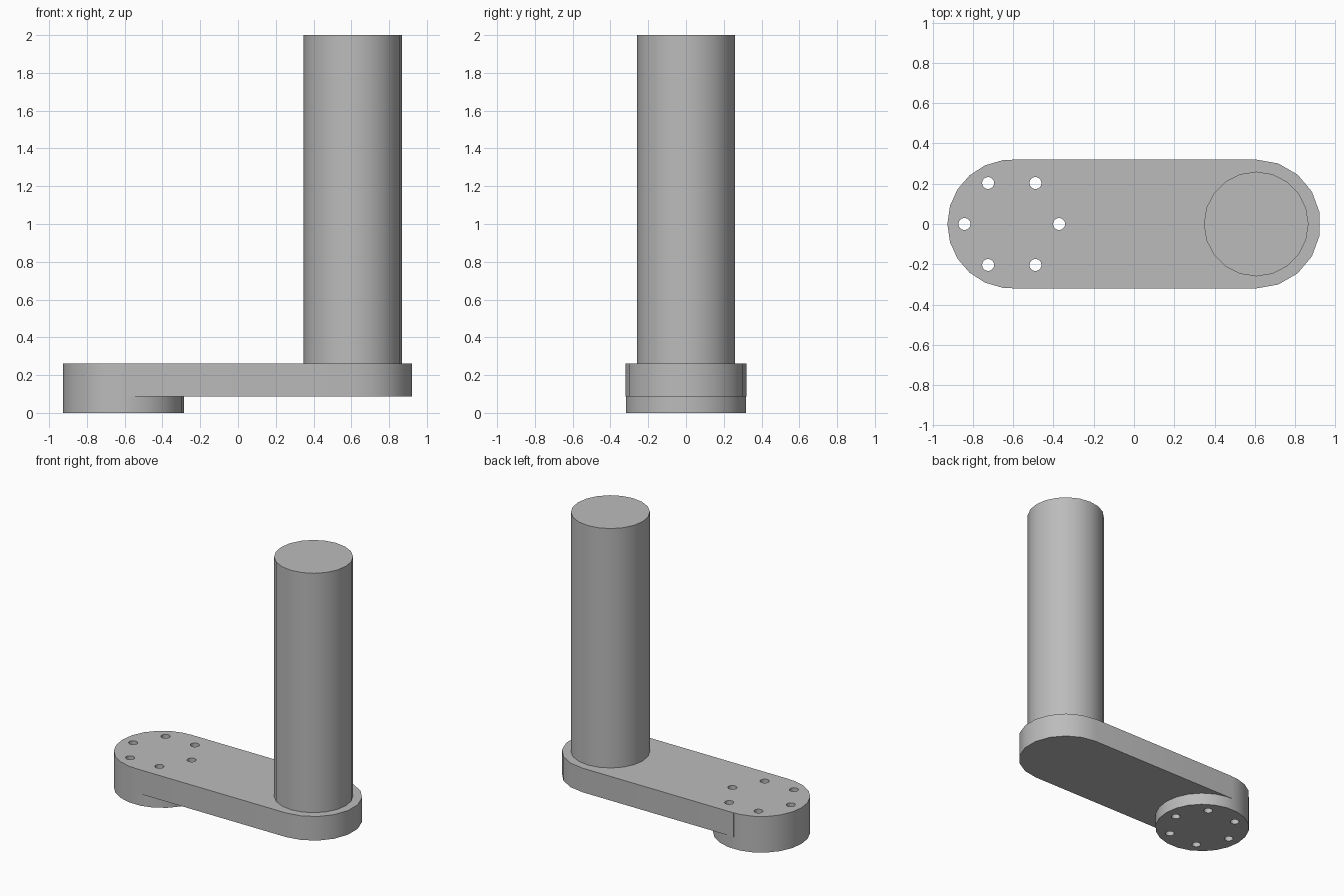
import bpy, bmesh
from math import sin, cos, pi, radians

cube = bpy.data.objects.get("Cube")
if cube:
    bpy.data.objects.remove(cube, do_unlink=True)

END_X = 0.607      # distance from centre to each rounded end's axis
END_R = 0.32
PLATE_Z, TOP_Z = 0.087, 0.262

grey = bpy.data.materials.new("plain_grey")
grey.use_nodes = True
colour = (0.5, 0.5, 0.5, 1)
grey.diffuse_color = colour
grey.node_tree.nodes["Principled BSDF"].inputs["Base Color"].default_value = colour


def arc(cx, cy, r, start, sweep, steps):
    return [(cx + r * cos(start + sweep * i / steps),
             cy + r * sin(start + sweep * i / steps)) for i in range(steps + 1)]


def circle(cx, cy, r, sides):
    return arc(cx, cy, r, 0, 2 * pi, sides)[:-1]


def prism(name, outlines, z0, z1):
    """Extrude one or more closed outlines from z0 up to z1."""
    bm = bmesh.new()
    for outline in outlines:
        low = [bm.verts.new((x, y, z0)) for x, y in outline]
        high = [bm.verts.new((x, y, z1)) for x, y in outline]
        bm.faces.new(low[::-1])
        bm.faces.new(high)
        for i in range(len(low)):
            j = (i + 1) % len(low)
            bm.faces.new((low[i], low[j], high[j], high[i]))
    mesh = bpy.data.meshes.new(name)
    bm.to_mesh(mesh)
    bm.free()
    obj = bpy.data.objects.new(name, mesh)
    bpy.context.collection.objects.link(obj)
    mesh.materials.append(grey)
    return obj


def boolean(target, other, operation):
    mod = target.modifiers.new(operation.lower(), 'BOOLEAN')
    mod.operation, mod.object, mod.solver = operation, other, 'EXACT'
    bpy.context.view_layer.objects.active = target
    bpy.ops.object.modifier_apply(modifier=mod.name)
    bpy.data.objects.remove(other, do_unlink=True)


# Arm plate: straight sides with a rounded end under the pillar
arm = prism("arm_plate", [arc(END_X, 0, END_R, -pi / 2, pi, 9)
                          + [(-END_X, END_R), (-END_X, -END_R)]], PLATE_Z, TOP_Z)

# Mounting boss: full-height disc merged into the other end
boss = prism("mounting_boss", [circle(-END_X, 0, END_R, 22)], 0, TOP_Z)
boolean(arm, boss, 'UNION')

# Ring of six bolt holes through the boss
holes = [circle(-END_X + 0.235 * cos(radians(a)), 0.235 * sin(radians(a)), 0.03, 16)
         for a in range(0, 360, 60)]
boolean(arm, prism("bolt_holes", holes, -0.1, 0.4), 'DIFFERENCE')

# Upright pillar
pillar = prism("pillar", [circle(END_X, 0, 0.26, 20)], TOP_Z, 2)

for obj in (arm, pillar):
    bpy.ops.object.select_all(action='DESELECT')
    obj.select_set(True)
    bpy.context.view_layer.objects.active = obj
    bpy.ops.object.shade_smooth_by_angle(angle=radians(30))
